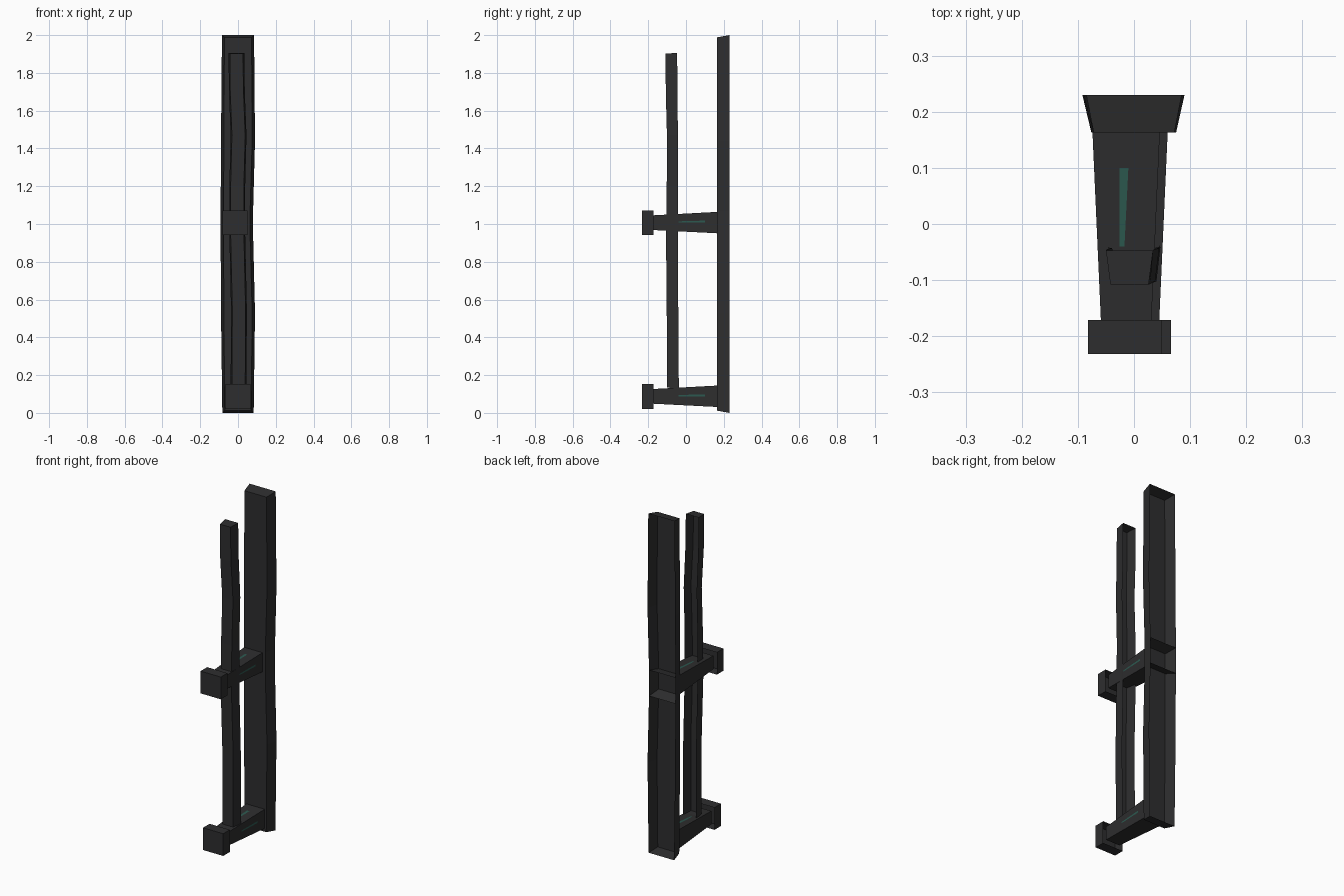
import bpy, bmesh

if "Cube" in bpy.data.objects:
    bpy.data.objects.remove(bpy.data.objects["Cube"])

def material(name, rgb):
    m = bpy.data.materials.new(name)
    m.diffuse_color = (*rgb, 1)
    m.use_nodes = True
    m.node_tree.nodes["Principled BSDF"].inputs["Base Color"].default_value = m.diffuse_color
    return m

DARK = material("dark metal", (0.027, 0.027, 0.028))
TEAL = material("dark teal", (0.025, 0.10, 0.08))

def finish(name, bm, mat):
    me = bpy.data.meshes.new(name)
    bm.to_mesh(me)
    bm.free()
    me.materials.append(mat)
    ob = bpy.data.objects.new(name, me)
    bpy.context.collection.objects.link(ob)
    return ob

def channel(name, stations, end_slant=0.0):
    """Vertical three-sided channel, open at the back, with capped ends.
    Station: z, x centre, back half width, front half width, back y, front y"""
    bm = bmesh.new()
    rings = []
    last = len(stations) - 1
    for i, (z, cx, hb, hf, yb, yf) in enumerate(stations):
        s = end_slant if i == 0 else -end_slant if i == last else 0
        pts = [(cx - hb, yb, z), (cx - hf, yf, z + s), (cx + hf, yf, z + s), (cx + hb, yb, z)]
        rings.append([bm.verts.new(p) for p in pts])
    for a, b in zip(rings, rings[1:]):
        for k in range(3):
            bm.faces.new((a[k], a[k + 1], b[k + 1], b[k]))
    bm.faces.new(rings[0][::-1])
    bm.faces.new(rings[-1])
    return finish(name, bm, DARK)

def shell(name, front, back, front_cap):
    """Tapered tube along y. Each end: y, x0, x1, z0, z1"""
    bm = bmesh.new()
    rings = []
    for y, x0, x1, z0, z1 in (front, back):
        rings.append([bm.verts.new(p) for p in
                      ((x0, y, z0), (x1, y, z0), (x1, y, z1), (x0, y, z1))])
    a, b = rings
    for k in range(4):
        n = (k + 1) % 4
        bm.faces.new((a[n], a[k], b[k], b[n]))
    if front_cap:
        bm.faces.new(a)
    return finish(name, bm, DARK)

def quad(name, pts, mat):
    bm = bmesh.new()
    bm.faces.new([bm.verts.new(p) for p in pts])
    return finish(name, bm, mat)

# Wide back post, slightly uneven, open toward the rear
YB, YF = 0.23, 0.163
channel("back_post", [
    (0.00, 0.0, 0.083, 0.070, YB, YF),
    (0.53, 0.0, 0.090, 0.075, YB, YF),
    (0.94, -0.006, 0.086, 0.070, YB, YF),
    (1.07, -0.006, 0.086, 0.070, YB, YF),
    (1.44, 0.0, 0.090, 0.075, YB, YF),
    (2.00, 0.0, 0.085, 0.072, YB, YF)], 0.012)

# Inner ledges behind the middle arm
for i, (zb, zf) in enumerate(((0.925, 0.945), (1.078, 1.065))):
    quad(f"post_ledge_{i}", [(-0.092, YB, zb), (0.08, YB, zb),
                             (0.064, YF, zf), (-0.076, YF, zf)], DARK)

# Thin crooked front rail
channel("front_rail", [
    (0.13, 0.003, 0.042, 0.035, -0.038, -0.101),
    (0.55, 0.005, 0.042, 0.035, -0.041, -0.102),
    (0.95, -0.004, 0.042, 0.035, -0.042, -0.106),
    (1.20, -0.004, 0.042, 0.035, -0.042, -0.102),
    (1.47, 0.003, 0.042, 0.035, -0.043, -0.101),
    (1.70, -0.006, 0.042, 0.035, -0.045, -0.107),
    (1.906, -0.008, 0.042, 0.034, -0.047, -0.108)], 0.004)

# Arms, end blocks and teal streaks
arms = (("lower", 0.0, 0.0, 0.0875, 0.002), ("middle", -0.014, -0.016, 1.007, 0.0))
for name, cx, hx, cz, dz in arms:
    shell(name + "_arm",
          (-0.172, cx - 0.045, cx + 0.045, cz - 0.039, cz + 0.039),
          (YF, cx - 0.060, cx + 0.060, cz - 0.056, cz + 0.057), False)
    shell(name + "_end_block",
          (-0.232, hx - 0.066, hx + 0.066, cz - 0.066, cz + 0.065),
          (-0.171, hx - 0.066, hx + 0.066, cz - 0.066, cz + 0.065), True)
    e = 0.0008

    def half(y, w0, w1):
        return w0 + (w1 - w0) * (y + 0.172) / (YF + 0.172) + e
    y0, y1 = -0.04, 0.10
    quad(name + "_arm_top_streak",
         [(cx + sx, y, cz + half(y, 0.039, 0.057)) for sx, y in
          ((-0.012, y0), (-0.003, y0), (0.004, y1), (-0.012, y1))], TEAL)
    quad(name + "_arm_side_streak",
         [(cx + half(y, 0.045, 0.060), y, cz + sz) for sz, y in
          ((0.0, y0), (0.0, y1), (0.011, y1), (0.007, y0))], TEAL)
